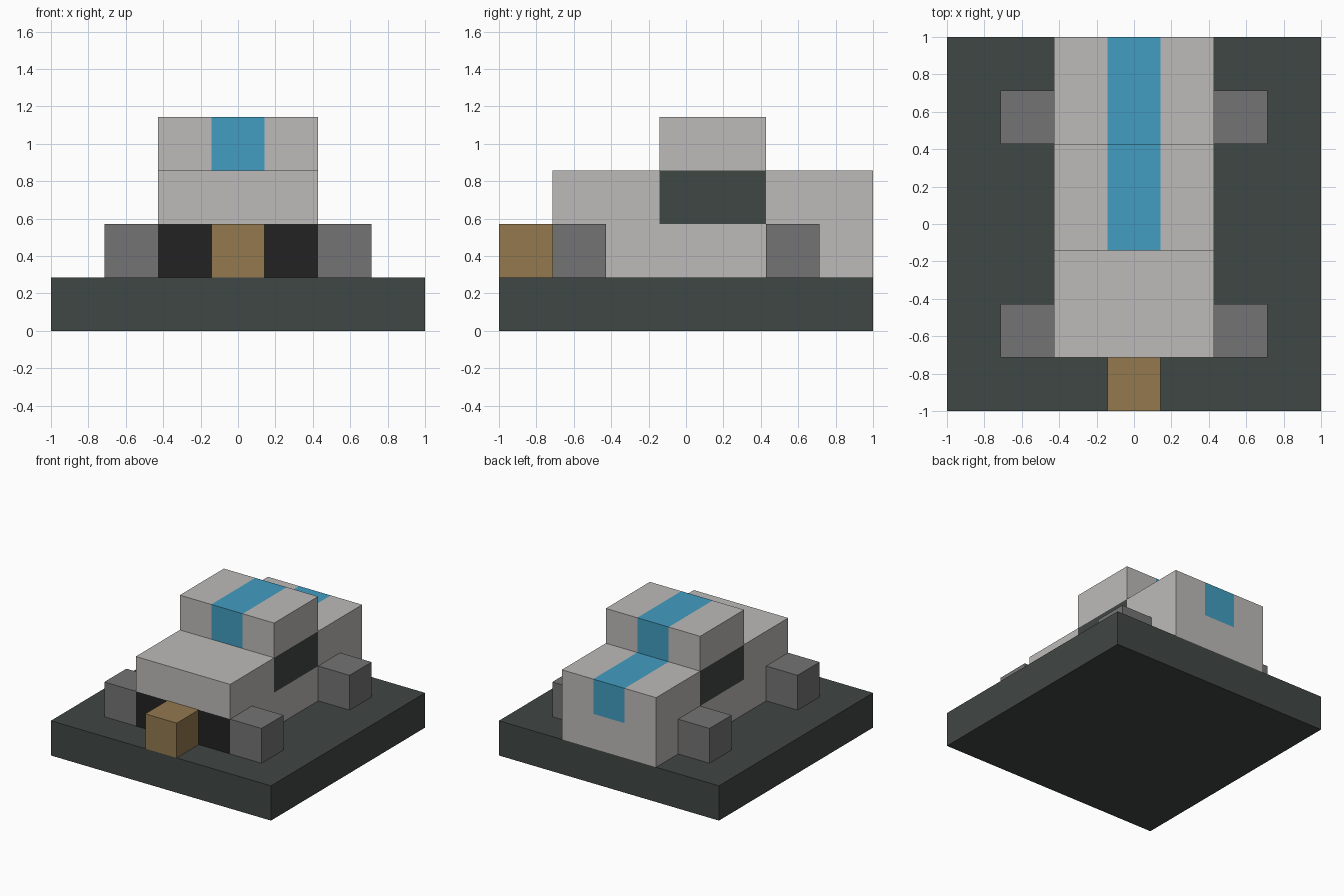
import bpy
import bmesh
from mathutils import Vector

if "Cube" in bpy.data.objects:
    bpy.data.objects.remove(bpy.data.objects["Cube"], do_unlink=True)

U = 2 / 7  # one block


def material(name, *rgb):
    # sRGB bytes to linear
    lin = [((c / 255 + 0.055) / 1.055) ** 2.4 for c in rgb] + [1]
    m = bpy.data.materials.new(name)
    m.use_nodes = True
    m.diffuse_color = lin
    m.node_tree.nodes["Principled BSDF"].inputs["Base Color"].default_value = lin
    return m


slate = material("dark slate", 64, 71, 69)
pale = material("pale grey", 189, 187, 185)
blue = material("stripe blue", 66, 157, 193)
black = material("grille black", 34, 34, 34)
grey = material("wheel grey", 116, 116, 116)
tan = material("tan", 147, 121, 79)


def finish(name, bm, mats):
    bmesh.ops.recalc_face_normals(bm, faces=bm.faces)
    me = bpy.data.meshes.new(name)
    bm.to_mesh(me)
    bm.free()
    for m in mats:
        me.materials.append(m)
    ob = bpy.data.objects.new(name, me)
    bpy.context.collection.objects.link(ob)
    return ob


def block(name, centre, size, mat):
    # box given in block units
    bm = bmesh.new()
    bmesh.ops.create_cube(bm, size=1)
    for v in bm.verts:
        v.co = Vector(c + s * p for c, s, p in zip(centre, size, v.co)) * U
    return finish(name, bm, [mat])


# Base plate, nose and wheels
block("base_plate", (0, 0, 0.5), (7, 7, 1), slate)
block("nose_block", (0, -3, 1.5), (1, 1, 1), tan)
for side, x in (("left", 2), ("right", -2)):
    for end, y in (("front", -2), ("rear", 2)):
        block(f"{end}_{side}_wheel", (x, y, 1.5), (1, 1, 1), grey)

# Car body: stepped side profile extruded across the width
profile = [(-2.5, 1), (3.5, 1), (3.5, 3), (1.5, 3),
           (1.5, 4), (-0.5, 4), (-0.5, 3), (-2.5, 3)]
bm = bmesh.new()
side_face = bm.faces.new([bm.verts.new((-1.5 * U, y * U, z * U)) for y, z in profile])
ext = bmesh.ops.extrude_face_region(bm, geom=[side_face], use_keep_orig=True)
bmesh.ops.translate(bm, vec=(3 * U, 0, 0),
                    verts=[g for g in ext["geom"] if isinstance(g, bmesh.types.BMVert)])

# Cut the faces along stripe, window and grille borders
for axis, cuts in ((0, (-0.5, 0.5)), (1, (-0.5, 1.5)), (2, (2, 3))):
    for c in cuts:
        co, no = Vector(), Vector()
        co[axis], no[axis] = c * U, 1
        bmesh.ops.bisect_plane(bm, geom=bm.verts[:] + bm.edges[:] + bm.faces[:],
                               dist=1e-5, plane_co=co, plane_no=no)
bmesh.ops.recalc_face_normals(bm, faces=bm.faces)

for f in bm.faces:
    x, y, z = f.calc_center_median() / U
    n = f.normal
    middle = abs(x) < 0.5
    if abs(n.x) > 0.5:
        # side windows
        f.material_index = 3 if -0.5 < y < 1.5 and 2 < z < 3 else 0
    elif n.y < -0.5 and z < 2 and not middle:
        # grille panels
        f.material_index = 2
    elif middle and y > -0.6 and z > 2:
        # stripe over the cabin and down the tail
        f.material_index = 1
finish("car_body", bm, [pale, blue, black, slate])
